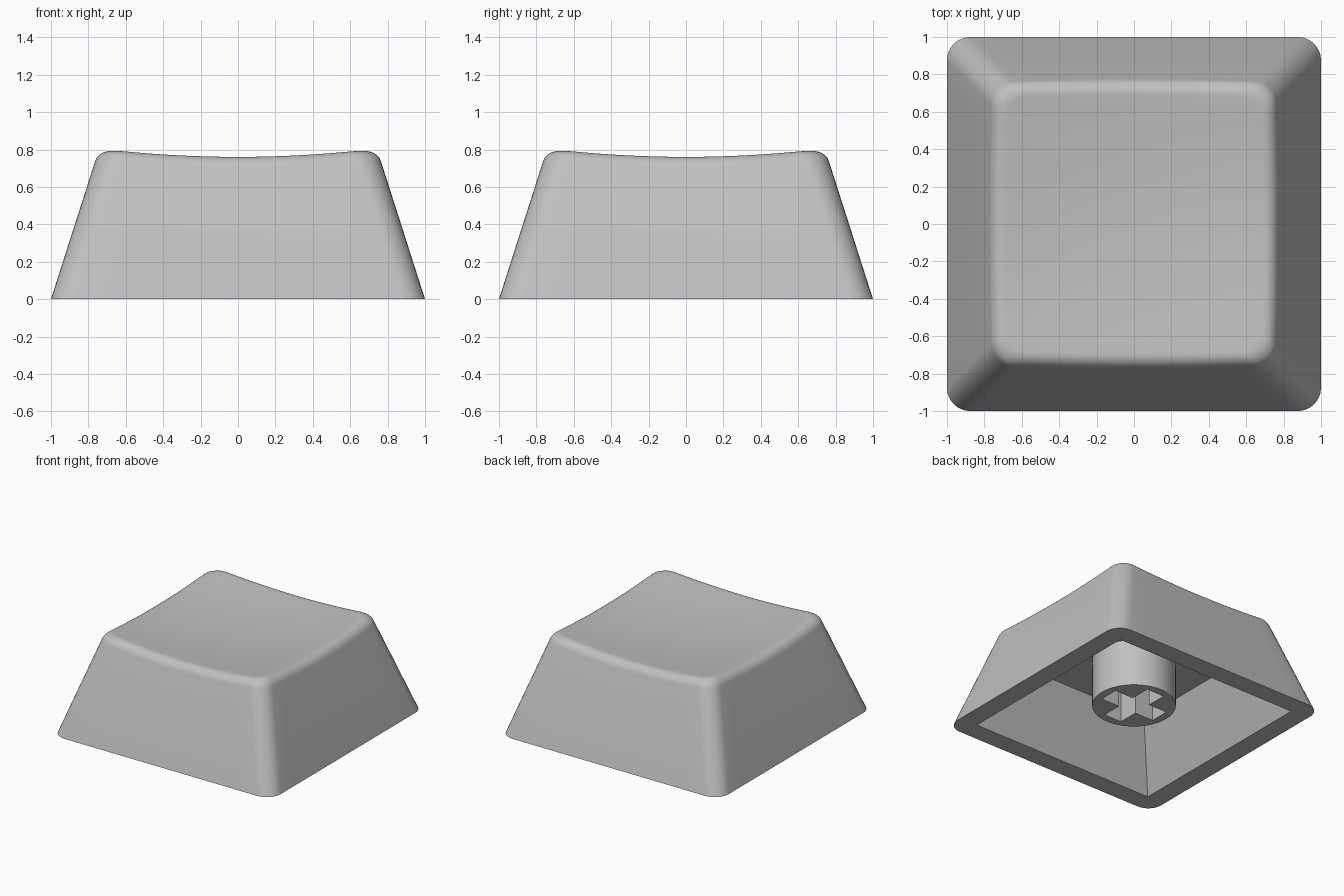
import bpy, bmesh, math
from mathutils import Vector

if "Cube" in bpy.data.objects:
    bpy.data.objects.remove(bpy.data.objects["Cube"])

SLOPE, CORNER, FILLET = 0.32, 0.125, 0.062
CAVITY_TOP, CAVITY_HALF, OPENING_HALF = 0.50, 0.61, 0.84
EDGE_N, CORNER_N = 10, 8
PER_SIDE = EDGE_N + CORNER_N
COUNT = 4 * PER_SIDE

grey = bpy.data.materials.new("grey_plastic")
grey.diffuse_color = (0.53, 0.53, 0.53, 1)
grey.use_nodes = True
grey.node_tree.nodes["Principled BSDF"].inputs["Base Color"].default_value = grey.diffuse_color


def rounded_square(i, half, radius):
    """Point i on the outline of a rounded square."""
    side, k = divmod(i % COUNT, PER_SIDE)
    flat = half - radius
    if k < EDGE_N:
        x, y = half, -flat + 2 * flat * k / EDGE_N
    else:
        a = math.pi / 2 * (k - EDGE_N) / CORNER_N
        x, y = flat + radius * math.cos(a), flat + radius * math.sin(a)
    for _ in range(side):
        x, y = -y, x
    return x, y


def dish(x, y):
    return 0.72 + 0.084 * (x * x + y * y)


def on_dish(i, half, radius):
    x, y = rounded_square(i, half, radius)
    return Vector((x, y, dish(x, y)))


def on_wall(i, z):
    return Vector((*rounded_square(i, 1 - SLOPE * z, CORNER), z))


def section(i):
    """Cross-section of the shell, from cavity ceiling out and up to the dish."""
    pts = [Vector((*rounded_square(i, CAVITY_HALF, 0), CAVITY_TOP)),
           Vector((*rounded_square(i, OPENING_HALF, 0), 0)),
           on_wall(i, 0)]
    # height where the sloped wall meets the dished top
    z = 0.8
    for _ in range(12):
        z = on_dish(i, 1 - SLOPE * z, CORNER).z
    rim_half = 1 - SLOPE * z - FILLET
    p0, p1, p2 = on_wall(i, z - FILLET), on_wall(i, z), on_dish(i, rim_half, 0.1)
    # rounded rim
    w = 0.77
    for k in range(8):
        t = k / 7
        a, b, c = (1 - t) ** 2, 2 * w * t * (1 - t), t * t
        pts.append((p0 * a + p1 * b + p2 * c) / (a + b + c))
    # dished top
    for k in range(9, 0, -1):
        pts.append(on_dish(i, rim_half * k / 10, 0.1 * k / 10))
    return pts


def finish(name, bm):
    bmesh.ops.remove_doubles(bm, verts=bm.verts, dist=1e-5)
    bmesh.ops.recalc_face_normals(bm, faces=bm.faces)
    mesh = bpy.data.meshes.new(name)
    bm.to_mesh(mesh)
    bm.free()
    mesh.materials.append(grey)
    obj = bpy.data.objects.new(name, mesh)
    bpy.context.collection.objects.link(obj)
    bpy.ops.object.select_all(action='DESELECT')
    obj.select_set(True)
    bpy.context.view_layer.objects.active = obj
    bpy.ops.object.shade_smooth_by_angle(angle=math.radians(30))
    return obj


# Hollow keycap shell
bm = bmesh.new()
columns = [[bm.verts.new(p) for p in section(i)] for i in range(COUNT)]
ceiling = bm.verts.new((0, 0, CAVITY_TOP))
centre = bm.verts.new((0, 0, dish(0, 0)))
for i in range(COUNT):
    a, b = columns[i], columns[(i + 1) % COUNT]
    for k in range(len(a) - 1):
        bm.faces.new((a[k], b[k], b[k + 1], a[k + 1]))
    bm.faces.new((ceiling, b[0], a[0]))
    bm.faces.new((centre, a[-1], b[-1]))
finish("cap_shell", bm)

# Round stem with a cross-shaped socket
STEM_BOTTOM, STEM_RADIUS, ARM, WIDTH = 0.11, 0.315, 0.25, 0.08
bm = bmesh.new()
circle = [(STEM_RADIUS * math.cos(2 * math.pi * k / 64),
           STEM_RADIUS * math.sin(2 * math.pi * k / 64)) for k in range(64)]
cross = []
for q in range(4):
    for x, y in ((ARM, -WIDTH), (ARM, WIDTH), (WIDTH, WIDTH)):
        for _ in range(q):
            x, y = -y, x
        cross.append((x, y))
edges = []
for loop in (circle, cross):
    vs = [bm.verts.new((x, y, STEM_BOTTOM)) for x, y in loop]
    edges += [bm.edges.new((vs[k - 1], vs[k])) for k in range(len(vs))]
bmesh.ops.triangle_fill(bm, use_beauty=True, edges=edges, normal=(0, 0, -1))
ring = bmesh.ops.extrude_face_region(bm, geom=bm.faces[:], use_keep_orig=True)
moved = [g for g in ring["geom"] if isinstance(g, bmesh.types.BMVert)]
bmesh.ops.translate(bm, verts=moved, vec=(0, 0, CAVITY_TOP + 0.03 - STEM_BOTTOM))
finish("stem", bm)
